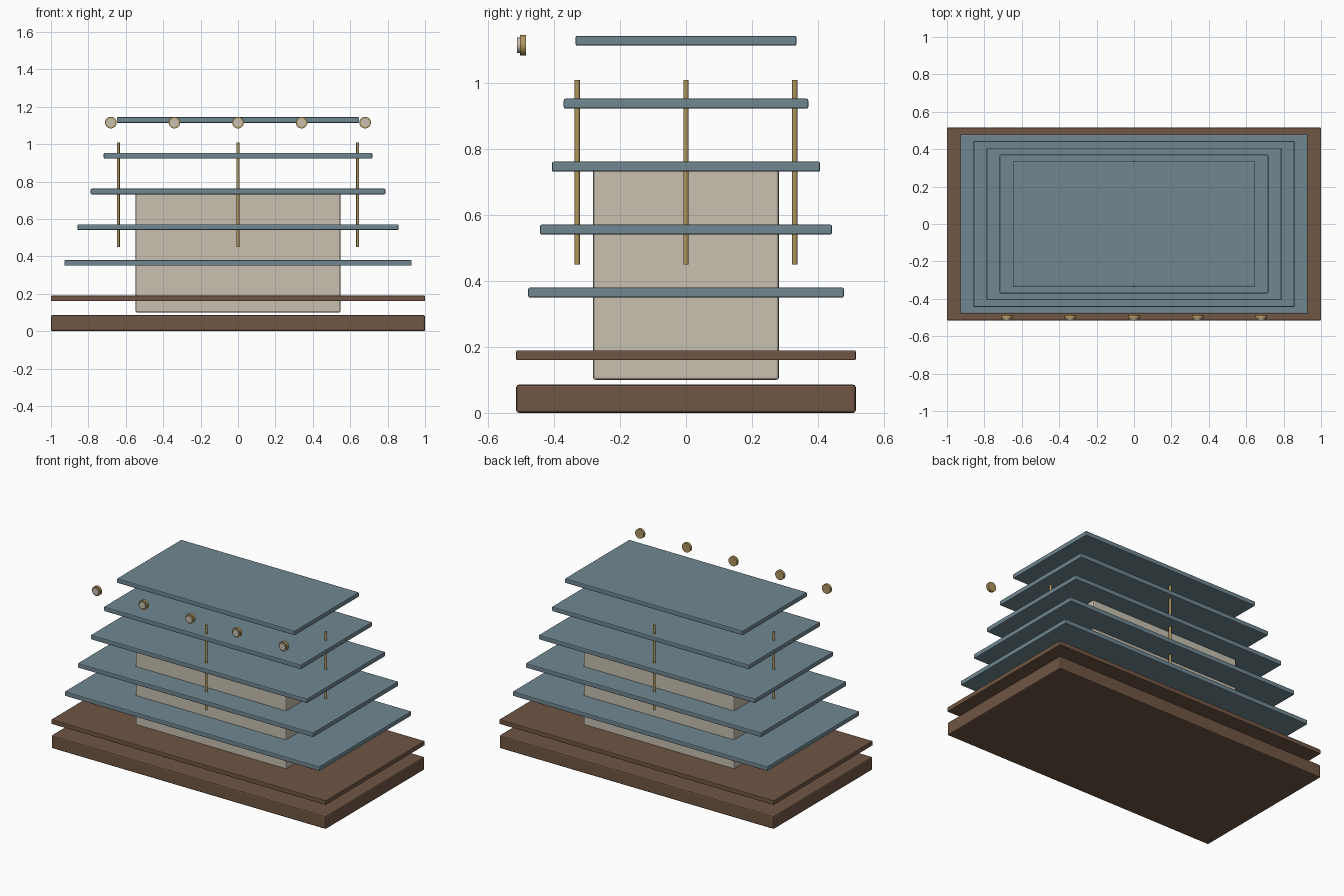
import bpy, math

if "Cube" in bpy.data.objects:
    bpy.data.objects.remove(bpy.data.objects["Cube"])


def material(name, rgb):
    m = bpy.data.materials.new(name)
    m.diffuse_color = (*rgb, 1)
    m.use_nodes = True
    m.node_tree.nodes["Principled BSDF"].inputs["Base Color"].default_value = m.diffuse_color
    return m


WOOD = material("brown wood", (0.162, 0.093, 0.058))
SLATE = material("slate blue", (0.162, 0.243, 0.285))
STONE = material("pale stone", (0.578, 0.527, 0.434))
BRASS = material("brass", (0.434, 0.305, 0.112))


def slab(name, hx, hy, z0, z1, mat, bevel):
    """Box centred on the z axis with softened edges."""
    bpy.ops.mesh.primitive_cube_add(size=1, location=(0, 0, (z0 + z1) / 2))
    ob = bpy.context.object
    ob.name = name
    ob.scale = (2 * hx, 2 * hy, z1 - z0)
    bpy.ops.object.transform_apply(location=False, rotation=False, scale=True)
    ob.data.materials.append(mat)
    mod = ob.modifiers.new("soft edges", 'BEVEL')
    mod.width = bevel
    mod.segments = 2
    return ob


def rod(name, radius, depth, loc, mat, rot=(0, 0, 0), sides=16):
    bpy.ops.mesh.primitive_cylinder_add(vertices=sides, radius=radius, depth=depth,
                                        location=loc, rotation=rot)
    ob = bpy.context.object
    ob.name = name
    ob.data.materials.append(mat)
    bpy.ops.object.shade_smooth_by_angle(angle=math.radians(35))
    return ob


# plinth and its thin cover board
slab("base", 1.0, 0.515, 0.0, 0.086, WOOD, 0.008)
slab("base_cover", 1.0, 0.515, 0.16, 0.19, WOOD, 0.004)

# central block
slab("core_block", 0.548, 0.282, 0.10, 0.746, STONE, 0.008)

# five tapering tiers
for i in range(5):
    z = 0.35 + 0.191 * i
    slab(f"tier_{i + 1}", 0.928 - 0.07 * i, 0.479 - 0.036 * i, z, z + 0.03, SLATE, 0.005)

# four posts, one at the middle of each side
for name, x, y in (("front", 0, -0.33), ("back", 0, 0.33), ("left", -0.64, 0), ("right", 0.64, 0)):
    rod(f"{name}_post", 0.008, 0.56, (x, y, 0.73), BRASS)

# row of floating knobs with pale faces
face_front = (math.pi / 2, 0, 0)
for i in range(5):
    x = -0.68 + 0.34 * i
    rod(f"knob_{i + 1}", 0.031, 0.018, (x, -0.495, 1.115), BRASS, face_front, 24)
    rod(f"knob_face_{i + 1}", 0.023, 0.009, (x, -0.5075, 1.115), STONE, face_front, 24)
